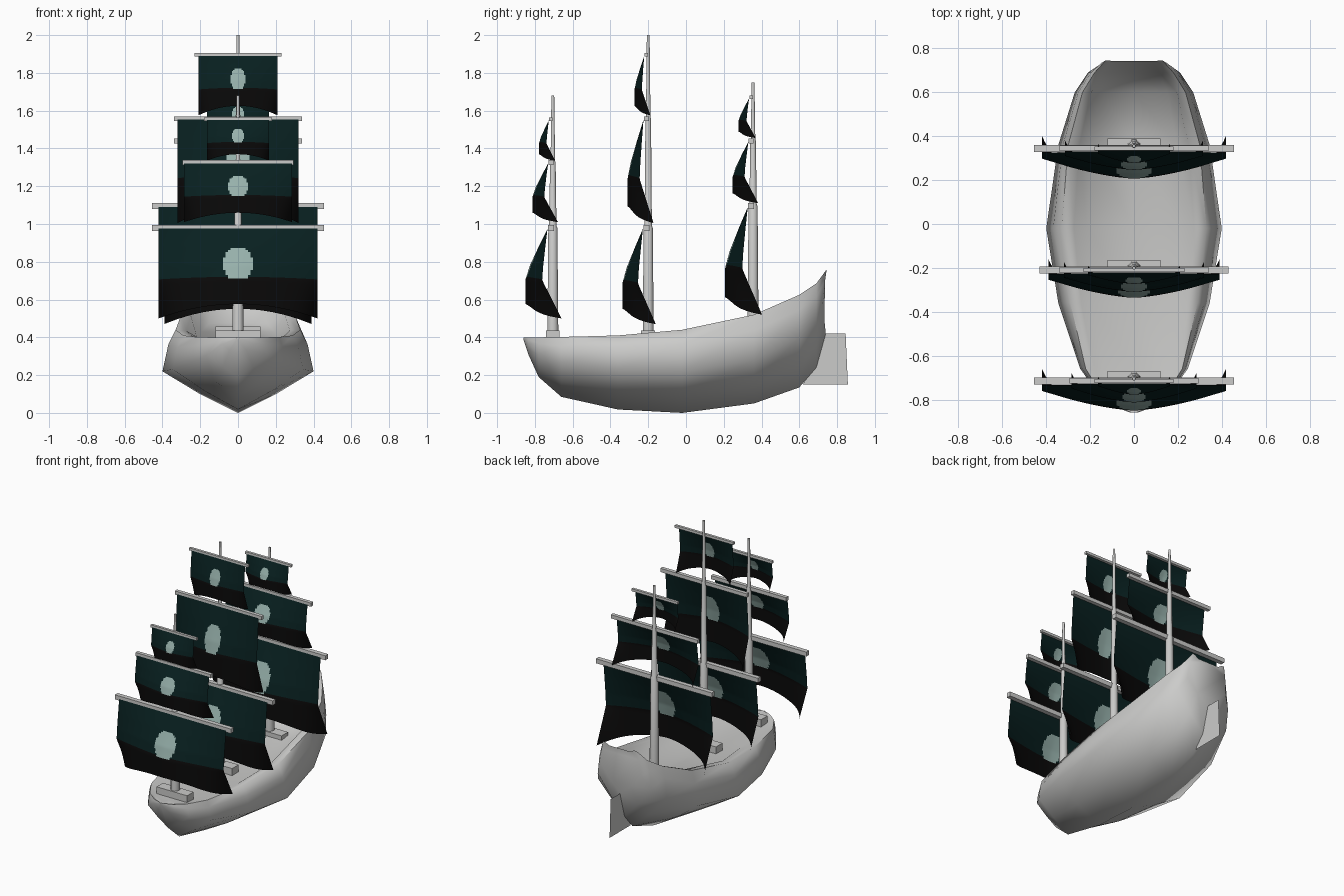
import bpy, bmesh, math

if "Cube" in bpy.data.objects:
    bpy.data.objects.remove(bpy.data.objects["Cube"])


def material(name, rgb):
    m = bpy.data.materials.new(name)
    m.diffuse_color = (*rgb, 1)
    m.use_nodes = True
    m.node_tree.nodes["Principled BSDF"].inputs["Base Color"].default_value = m.diffuse_color
    return m


GREY = material("pale grey", (0.60, 0.60, 0.59))
TEAL = material("dark teal", (0.0025, 0.0145, 0.0145))
BLACK = material("soft black", (0.003, 0.0028, 0.0028))
MINT = material("pale teal", (0.31, 0.44, 0.41))


def add_object(name, verts, faces, mats, smooth=None):
    me = bpy.data.meshes.new(name)
    me.from_pydata(verts, [], faces)
    for m in mats:
        me.materials.append(m)
    bm = bmesh.new()
    bm.from_mesh(me)
    bmesh.ops.recalc_face_normals(bm, faces=bm.faces)
    bm.to_mesh(me)
    bm.free()
    if smooth:
        me.shade_smooth()
        me.set_sharp_from_angle(angle=math.radians(smooth))
    ob = bpy.data.objects.new(name, me)
    bpy.context.collection.objects.link(ob)
    return ob


def box(name, x, y, z):
    verts = [(a, b, c) for a in x for b in y for c in z]
    faces = [(0, 1, 3, 2), (4, 6, 7, 5), (0, 4, 5, 1), (2, 3, 7, 6), (0, 2, 6, 4), (1, 5, 7, 3)]
    return add_object(name, verts, faces, [GREY])


def loft(name, rings, smooth):
    n = len(rings[0])
    verts = [p for r in rings for p in r]
    faces = [(i * n + j, i * n + (j + 1) % n, (i + 1) * n + (j + 1) % n, (i + 1) * n + j)
             for i in range(len(rings) - 1) for j in range(n)]
    faces += [tuple(range(n)), tuple(range(len(verts) - n, len(verts)))]
    return add_object(name, verts, faces, [GREY], smooth)


def interp(table, t):
    for (a, va), (b, vb) in zip(table, table[1:]):
        if t <= b:
            return va + (vb - va) * (t - a) / (b - a)
    return table[-1][1]


# Hull stations: y, keel z, beam half width, beam z, rim half width, rim z, deck z
STATIONS = [
    (-0.86, .385, .015, .392, .012, .40, .398),
    (-0.835, .31, .085, .365, .075, .40, .395),
    (-0.78, .19, .16, .31, .145, .40, .39),
    (-0.66, .085, .245, .265, .22, .402, .385),
    (-0.36, .018, .345, .23, .29, .41, .385),
    (-0.02, .0, .40, .22, .33, .44, .39),
    (0.36, .05, .345, .28, .30, .52, .43),
    (0.60, .135, .27, .40, .235, .625, .475),
    (0.69, .24, .21, .49, .18, .685, .63),
    (0.74, .42, .16, .58, .13, .76, .74),
]
STERN = [(.42, 0), (.6, -.018), (.76, .005)]   # transom curve, z to y offset
rings = []
for y, zk, w, zw, r, zs, zd in STATIONS:
    half = [(0, zk), (w * .5, zk + (zw - zk) * .45), (w, zw),
            (w + (r - w) * .45, zw + (zs - zw) * .65), (r, zs),
            (r * .83, zs - .005), (r * .65, zd), (0, zd)]
    ring = half + [(-x, z) for x, z in half[-2:0:-1]]
    rings.append([(x, y + (interp(STERN, z) if y > .7 else 0), z) for x, z in ring])
loft("hull", rings, 70)

# Rudder: a thin sheet
outline = [(0.62, .15), (0.857, .15), (0.845, .42), (0.73, .42)]
add_object("rudder", [(0, y, z) for y, z in outline], [(0, 1, 2, 3)], [GREY])

FALL = [(0, 0), (.2, .4), (.42, .8), (.6, 1), (1, 1)]


def sail(name, y, top, foot, half, belly):
    """Billowing sheet: teal above, black below, pale patch in the middle."""
    nx, nz = 64, 46
    h = top - foot
    verts = []
    for j in range(nz + 1):
        t = j / nz
        for i in range(nx + 1):
            u = 2 * i / nx - 1
            c = 1 - abs(u) ** 1.5
            off = -(.25 + .75 * c) * interp(FALL, t)
            off += .88 * u ** 8 * max(0, (t - .57) / .43)
            z = top - h * (t - .16 * (1 - u * u) * t ** 3)
            verts.append((u * half, y + off * belly, z))
    m = nx + 1
    faces = [(j * m + i, j * m + i + 1, (j + 1) * m + i + 1, (j + 1) * m + i)
             for j in range(nz) for i in range(nx)]
    ob = add_object(name, verts, faces, [TEAL, BLACK, MINT], 60)
    for p in ob.data.polygons:
        j, i = divmod(p.index, nx)
        t, u = (j + .5) / nz, 2 * (i + .5) / nx - 1
        if abs(u / .175) ** 3 + abs((t - .405) / .19) ** 3 < 1:
            p.material_index = 2
        elif t > .57:
            p.material_index = 1


# Masts: name, y, foot z, top z, then sails (yard z, sail foot z, sail half, yard half, belly)
MASTS = [
    ("fore", -0.705, .41, 1.68, [(.98, .50, .42, .455, .117), (1.325, 1.01, .285, .295, .083),
                                 (1.555, 1.335, .165, .18, .052)]),
    ("main", -0.20, .41, 2.0, [(.98, .47, .39, .43, .108), (1.557, 1.005, .32, .34, .084),
                               (1.895, 1.575, .21, .23, .052)]),
    ("mizzen", 0.355, .43, 1.75, [(1.095, .52, .42, .455, .120), (1.44, 1.11, .315, .34, .083),
                                  (1.67, 1.455, .165, .18, .056)]),
]
for name, y, base, top, sails in MASTS:
    # stepped, tapering pole
    z1, z2 = sails[0][0], sails[1][0]
    steps = [(base - .04, .032), (z1, .026), (z1 + .01, .021), (z2, .016), (z2 + .01, .013), (top, .008)]
    angles = [(k + .5) * math.pi / 4 for k in range(8)]
    loft(name + "_mast",
         [[(r * math.cos(a), y + r * math.sin(a), z) for a in angles] for z, r in steps], 50)
    # foot bar on the deck
    box(name + "_mast_foot", (-.12, .12), (y - .037, y + .035), (base - .03, base + .027))
    for level, (zy, foot, half, yard, belly), s in zip(("lower", "middle", "upper"), sails, (.016, .013, .009)):
        box(f"{name}_{level}_yard", (-yard, yard), (y - .01 - s, y - .01 + s), (zy - s, zy + s))
        sail(f"{name}_{level}_sail", y - .012 - s, zy - .005, foot, half, belly)
